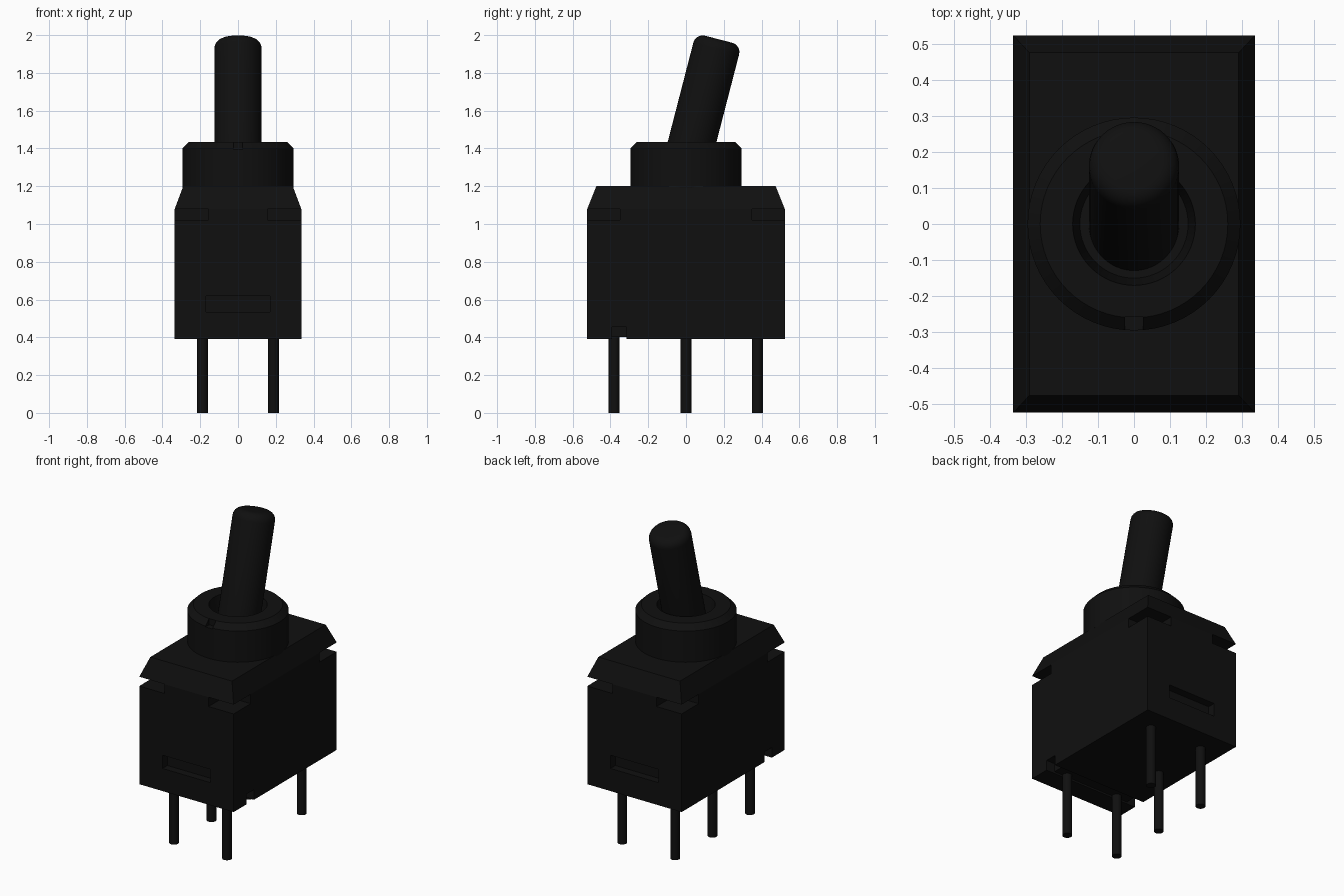
import bpy, bmesh, math
from mathutils import Matrix, Vector

cube = bpy.data.objects.get("Cube")
if cube:
    bpy.data.objects.remove(cube, do_unlink=True)

# Single near-black plastic
black = bpy.data.materials.new("black_plastic")
black.use_nodes = True
BLACK = (0.005, 0.005, 0.005, 1.0)
black.diffuse_color = BLACK
black.node_tree.nodes["Principled BSDF"].inputs["Base Color"].default_value = BLACK


def finish(name, bm, smooth=False):
    bmesh.ops.recalc_face_normals(bm, faces=bm.faces)
    mesh = bpy.data.meshes.new(name)
    bm.to_mesh(mesh)
    bm.free()
    mesh.materials.append(black)
    ob = bpy.data.objects.new(name, mesh)
    bpy.context.collection.objects.link(ob)
    if smooth:
        activate(ob)
        bpy.ops.object.shade_smooth_by_angle(angle=math.radians(30))
    return ob


def activate(ob):
    bpy.ops.object.select_all(action='DESELECT')
    bpy.context.view_layer.objects.active = ob
    ob.select_set(True)


def add_box(bm, lo, hi):
    lo, hi = Vector(lo), Vector(hi)
    m = Matrix.Translation((lo + hi) / 2) @ Matrix.Diagonal((*(hi - lo), 1))
    return bmesh.ops.create_cube(bm, size=1, matrix=m)["verts"]


def lathe(name, profile, steps=48, matrix=Matrix()):
    """Revolve (radius, height) points about z."""
    bm = bmesh.new()
    vs = [bm.verts.new((r, 0, z)) for r, z in profile]
    es = [bm.edges.new(p) for p in zip(vs, vs[1:])]
    bmesh.ops.spin(bm, geom=vs + es, cent=(0, 0, 0), axis=(0, 0, 1),
                   angle=math.tau, steps=steps, use_duplicate=False)
    bmesh.ops.remove_doubles(bm, verts=bm.verts, dist=1e-5)
    bm.transform(matrix)
    return finish(name, bm, smooth=True)


def cut(ob, lo, hi):
    """Subtract a box and discard the cutter."""
    bm = bmesh.new()
    add_box(bm, lo, hi)
    cutter = finish("cutter", bm)
    cutter.hide_render = True
    mod = ob.modifiers.new("cut", 'BOOLEAN')
    mod.operation, mod.solver, mod.object = 'DIFFERENCE', 'EXACT', cutter
    activate(ob)
    bpy.ops.object.modifier_apply(modifier=mod.name)
    bpy.data.objects.remove(cutter, do_unlink=True)


# Housing: box with a tapered lid on top
HX, HY, BASE, LID, TOP = 0.335, 0.523, 0.39, 1.08, 1.2
bm = bmesh.new()
add_box(bm, (-HX, -HY, BASE), (HX, HY, LID))
roof = max(bm.faces, key=lambda f: f.calc_center_median().z)
new = bmesh.ops.extrude_face_region(bm, geom=[roof])
for v in [g for g in new["geom"] if isinstance(g, bmesh.types.BMVert)]:
    v.co = (v.co.x * 0.29 / HX, v.co.y * 0.475 / HY, TOP)
bmesh.ops.delete(bm, geom=[roof], context='FACES_ONLY')
housing = finish("housing", bm)

# Square notches under the lid corners
for sx in (-1, 1):
    for sy in (-1, 1):
        xs = sorted((sx * 0.157, sx * 0.4))
        ys = sorted((sy * 0.35, sy * 0.6))
        cut(housing, (xs[0], ys[0], 1.02), (xs[1], ys[1], LID))

# Slots in the front and back walls
for s in (-1, 1):
    ys = sorted((s * (HY - 0.05), s * 0.6))
    cut(housing, (-0.17, ys[0], 0.535), (0.17, ys[1], 0.62))

# Shallow groove under the base, deeper at both side walls
cut(housing, (-0.4, -0.392, 0.3), (0.4, -0.316, 0.402))
for s in (-1, 1):
    xs = sorted((s * (HX - 0.06), s * 0.4))
    cut(housing, (xs[0], -0.392, 0.3), (xs[1], -0.316, 0.455))

# Round collar with a chamfered rim and a socket for the lever
collar = lathe("collar", [(0, 1.19), (0.295, 1.19), (0.295, 1.4), (0.26, 1.435),
                          (0.17, 1.435), (0.15, 1.31), (0, 1.31)], steps=64)
cut(collar, (-0.025, -0.4, 1.395), (0.025, -0.257, 1.5))

# Tilted lever with a rounded tip
R, LEN, FILLET = 0.125, 0.69, 0.05
profile = [(0, -0.04), (R, -0.04)]
for i in range(6):
    a = math.radians(18 * i)
    profile.append((R - FILLET + FILLET * math.cos(a), LEN - FILLET + FILLET * math.sin(a)))
profile.append((0, LEN))
lathe("lever", profile, 48,
      Matrix.Translation((0, 0, 1.31)) @ Matrix.Rotation(math.radians(-14.5), 4, 'X'))

# Five contact pins: three on the right, two on the left
for i, (x, y) in enumerate([(-0.188, -0.38), (-0.188, 0), (-0.188, 0.378),
                            (0.188, -0.38), (0.188, 0.378)]):
    lathe(f"pin_{i + 1}", [(0, 0), (0.029, 0), (0.029, 0.45), (0, 0.45)], 16,
          Matrix.Translation((x, y, 0)))
